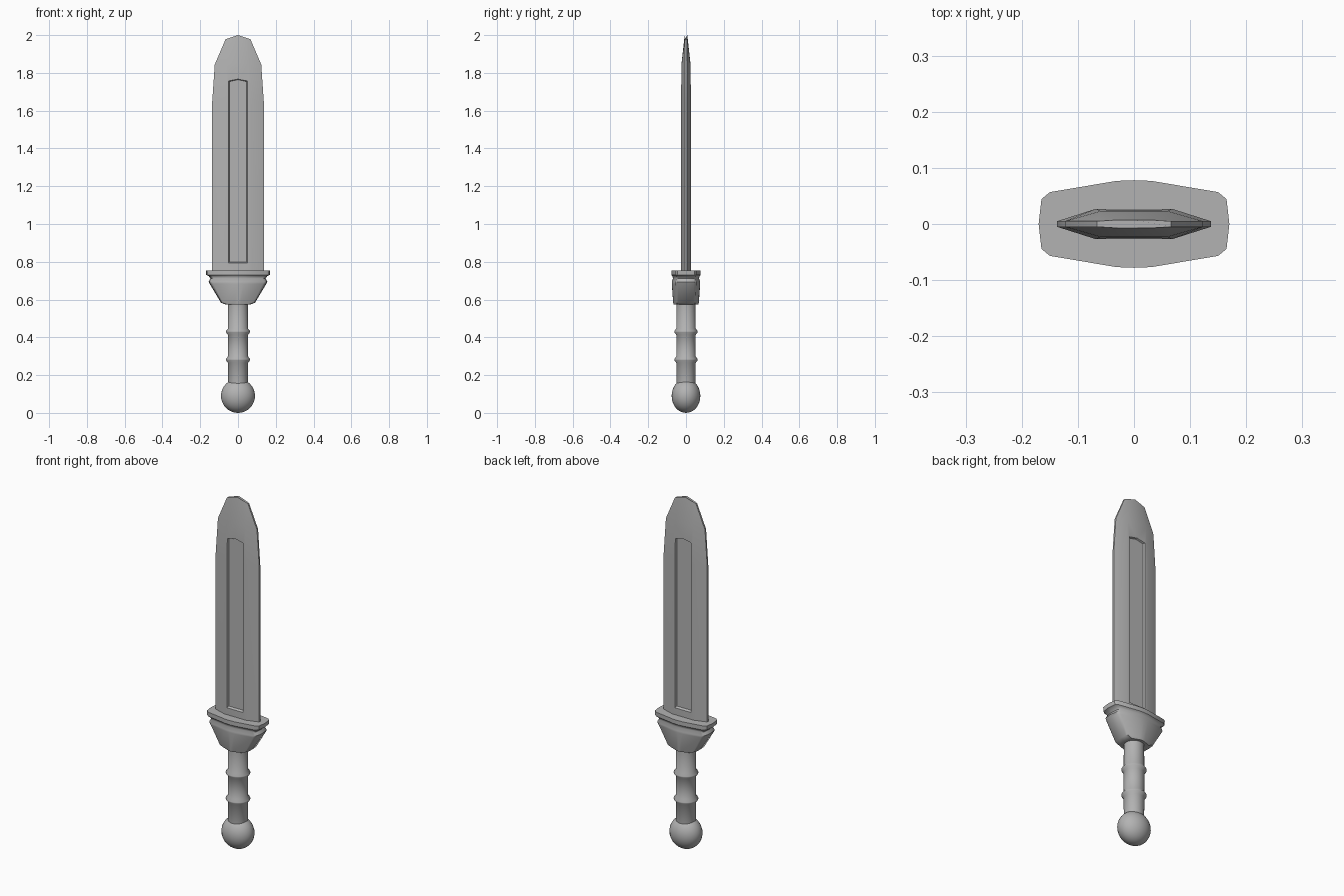
import bpy, bmesh, math

if "Cube" in bpy.data.objects:
    bpy.data.objects.remove(bpy.data.objects["Cube"])

# Dark grey metal
metal = bpy.data.materials.new("dark_grey")
metal.diffuse_color = (0.45, 0.45, 0.45, 1)
metal.use_nodes = True
metal.node_tree.nodes["Principled BSDF"].inputs["Base Color"].default_value = metal.diffuse_color


def shade(ob, angle):
    bpy.ops.object.select_all(action='DESELECT')
    ob.select_set(True)
    bpy.context.view_layer.objects.active = ob
    bpy.ops.object.shade_smooth_by_angle(angle=math.radians(angle))


def loft(name, rings, smooth=None):
    """Skin a closed solid through rings that have equal point counts."""
    bm = bmesh.new()
    loops = [[bm.verts.new(p) for p in ring] for ring in rings]
    n = len(loops[0])
    for a, b in zip(loops, loops[1:]):
        for i in range(n):
            j = (i + 1) % n
            bm.faces.new((a[i], a[j], b[j], b[i]))
    bm.faces.new(loops[0][::-1])
    bm.faces.new(loops[-1])
    bmesh.ops.recalc_face_normals(bm, faces=bm.faces)
    mesh = bpy.data.meshes.new(name)
    bm.to_mesh(mesh)
    bm.free()
    mesh.materials.append(metal)
    ob = bpy.data.objects.new(name, mesh)
    bpy.context.collection.objects.link(ob)
    if smooth:
        shade(ob, smooth)
    return ob


def circle(rx, ry, z, n=32):
    return [(rx * math.cos(2 * math.pi * i / n), ry * math.sin(2 * math.pi * i / n), z)
            for i in range(n)]


def blade_ring(w, e, f, t, z, peak=0.0):
    """Flattened section: edge half-width w/e, flat half-width f/t, raised centre."""
    zf = z + peak * (1 - f / w)
    half = [(w, -e, z), (w, e, z), (f, t, zf), (0, t, z + peak), (-f, t, zf), (-w, e, z)]
    return half + [(-w, -e, z), (-f, -t, zf), (0, -t, z + peak), (f, -t, zf)]


# Blade
blade = loft("blade", [
    blade_ring(0.137, 0.005, 0.068, 0.027, 0.74),
    blade_ring(0.137, 0.005, 0.068, 0.027, 1.64),
    blade_ring(0.123, 0.005, 0.060, 0.023, 1.845, 0.01),
    blade_ring(0.066, 0.005, 0.033, 0.007, 1.978, 0.022),
], 30)

# Recessed fullers on both faces, with sloped walls and a peaked top
for side, label in ((-1, "front"), (1, "back")):
    rings = []
    for w, z0, z1, y in ((0.046, 0.800, 1.758, 0.016), (0.053, 0.790, 1.764, 0.032)):
        rings.append([(-w, side * y, z0), (w, side * y, z0), (w, side * y, z1 - 0.004),
                      (0, side * y, z1 + 0.006), (-w, side * y, z1 - 0.004)])
    cutter = loft(label + "_fuller_cutter", rings)
    cutter.hide_render = True
    cutter.hide_set(True)
    mod = blade.modifiers.new(label + "_fuller", 'BOOLEAN')
    mod.operation = 'DIFFERENCE'
    mod.solver = 'EXACT'
    mod.object = cutter
    # Cut before the smoothing modifier/attributes are evaluated
    bpy.context.view_layer.objects.active = blade
    bpy.ops.object.modifier_apply(modifier=mod.name)
shade(blade, 30)

# Guard: stacked tiers of one chamfered outline
OUTLINE = [(1, 0), (0.97, 0.57), (0.88, 0.73), (0.18, 0.985), (0, 1)]


def guard_ring(w, d, z):
    q = [(x * w, y * d, z) for x, y in OUTLINE]
    top = q + [(-x, y, z) for x, y, _ in q[-2::-1]]
    return top + [(x, -y, z) for x, y, _ in top[-2:0:-1]]


loft("guard", [guard_ring(*r) for r in (
    (0.064, 0.066, 0.573), (0.090, 0.068, 0.583), (0.150, 0.075, 0.683),
    (0.156, 0.075, 0.694), (0.146, 0.069, 0.712), (0.155, 0.072, 0.724),
    (0.168, 0.078, 0.730), (0.170, 0.078, 0.754))], 40)

# Grip with two raised rings
grip = [(0.052, 0.14)]
for z in (0.282, 0.430):
    grip += [(0.053, z - 0.017), (0.064, z - 0.003), (0.064, z + 0.003), (0.053, z + 0.017)]
grip.append((0.052, 0.574))
loft("grip", [circle(r, r * 0.97, z) for r, z in grip], 80)

# Pommel
bpy.ops.mesh.primitive_uv_sphere_add(segments=32, ring_count=16, radius=1, location=(0, 0, 0.09))
pommel = bpy.context.object
pommel.name = "pommel"
pommel.scale = (0.09, 0.076, 0.09)
pommel.data.materials.append(metal)
shade(pommel, 40)
